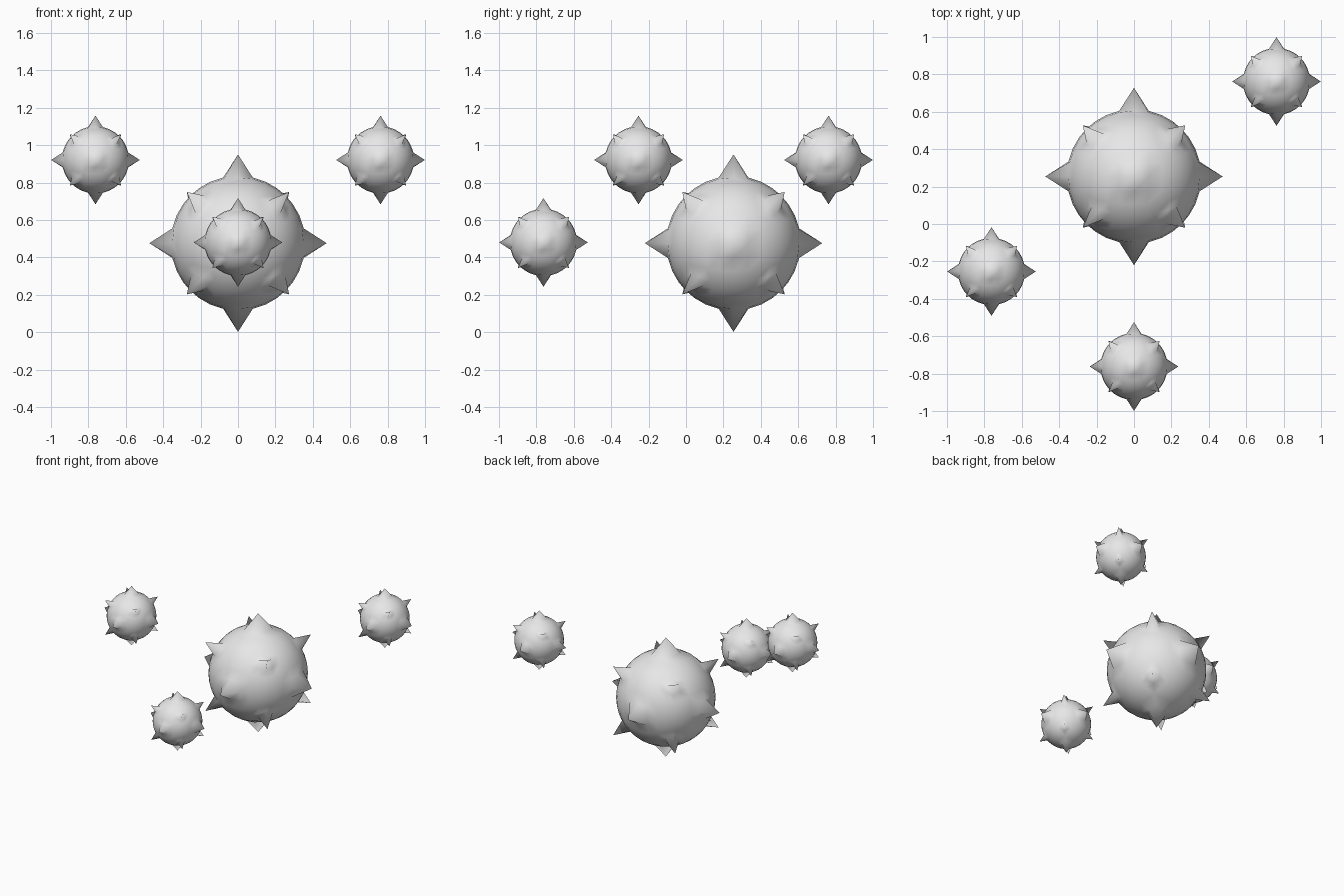
import bpy, bmesh, math
from mathutils import Vector

if "Cube" in bpy.data.objects:
    bpy.data.objects.remove(bpy.data.objects["Cube"])

SEGMENTS = 8        # quads along each side of the cube that becomes the ball
BODY = 0.36         # body radius of the large ball
SPIKE = 0.474       # spike tip radius of the large ball

grey = bpy.data.materials.new("light grey")
grey.diffuse_color = (0.8, 0.8, 0.8, 1)
grey.use_nodes = True
grey.node_tree.nodes["Principled BSDF"].inputs["Base Color"].default_value = grey.diffuse_color


def spread(u):
    """Even out the grid spacing on the sphere."""
    return (u + math.tan(u * math.pi / 4)) / 2


def spiked_ball(name, centre, scale):
    bm = bmesh.new()
    # six gridded cube sides, welded into one closed box
    for axis in range(3):
        for side in (-1, 1):
            grid = []
            for i in range(SEGMENTS + 1):
                row = []
                for j in range(SEGMENTS + 1):
                    p = Vector((0, 0, 0))
                    p[axis] = side
                    p[(axis + 1) % 3] = spread(2 * i / SEGMENTS - 1)
                    p[(axis + 2) % 3] = spread(2 * j / SEGMENTS - 1)
                    row.append(bm.verts.new(p))
                grid.append(row)
            for i in range(SEGMENTS):
                for j in range(SEGMENTS):
                    bm.faces.new((grid[i][j], grid[i + 1][j],
                                  grid[i + 1][j + 1], grid[i][j + 1]))
    bmesh.ops.remove_doubles(bm, verts=bm.verts, dist=1e-4)
    bmesh.ops.recalc_face_normals(bm, faces=bm.faces)

    # round the box; pull side centres and corners out into spikes
    for v in bm.verts:
        ones = sum(abs(abs(c) - 1) < 1e-4 for c in v.co)
        zeros = sum(abs(c) < 1e-4 for c in v.co)
        is_tip = ones == 3 or zeros == 2
        v.co = v.co.normalized() * (SPIKE if is_tip else BODY) * scale
    for f in bm.faces:
        f.smooth = True

    mesh = bpy.data.meshes.new(name)
    bm.to_mesh(mesh)
    bm.free()
    mesh.materials.append(grey)
    ob = bpy.data.objects.new(name, mesh)
    ob.location = centre
    bpy.context.collection.objects.link(ob)


# one large ball and three half-size ones
spiked_ball("large_spiked_ball", (0, 0.254, 0.476), 1.0)
spiked_ball("small_spiked_ball_left", (-0.762, -0.254, 0.921), 0.5)
spiked_ball("small_spiked_ball_right", (0.762, 0.762, 0.921), 0.5)
spiked_ball("small_spiked_ball_front", (0, -0.762, 0.48), 0.5)
